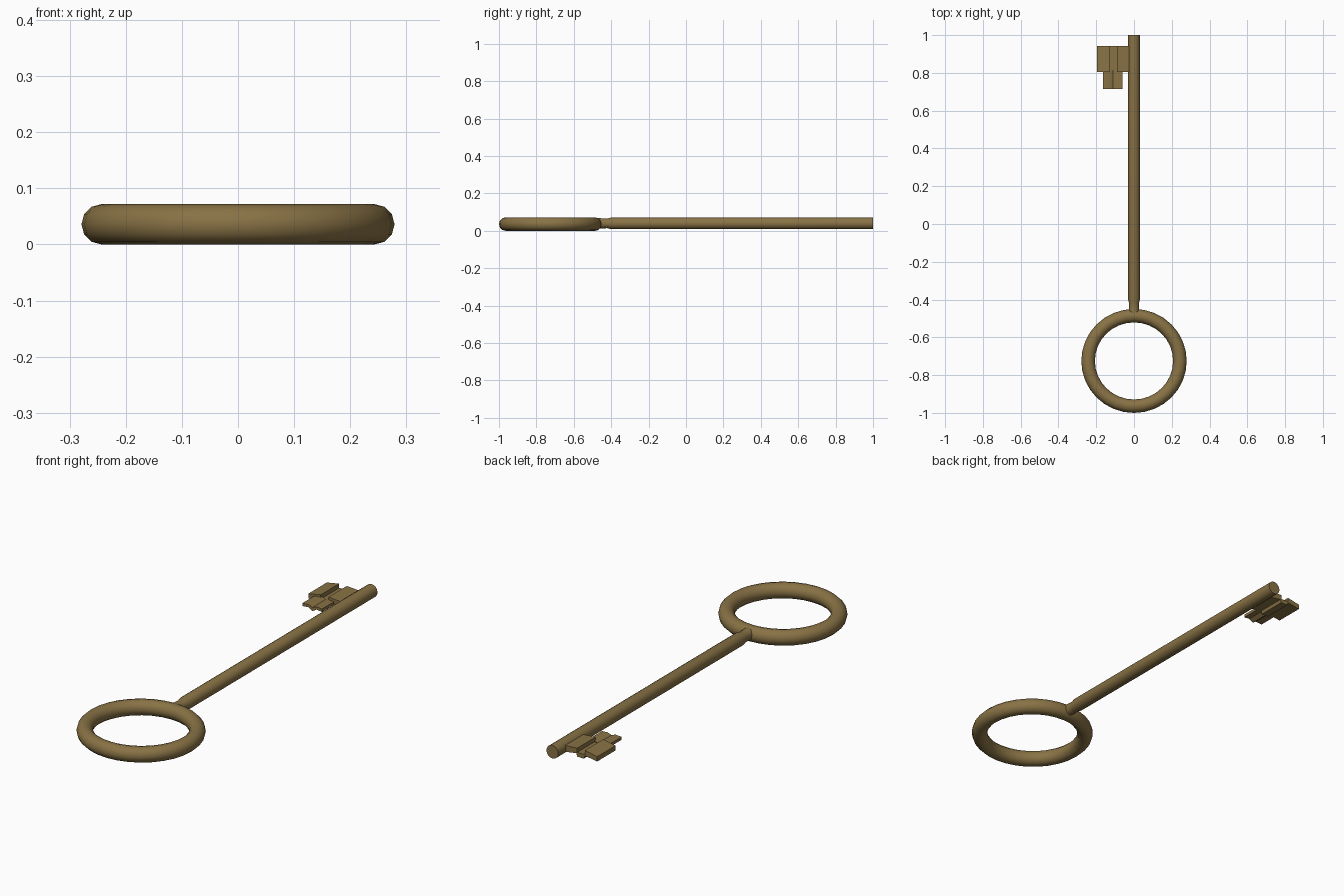
import bpy, bmesh, math
from mathutils import Vector

if "Cube" in bpy.data.objects:
    bpy.data.objects.remove(bpy.data.objects["Cube"])

brass = bpy.data.materials.new("aged_brass")
brass.diffuse_color = (0.25, 0.17, 0.06, 1)
brass.use_nodes = True
brass.node_tree.nodes["Principled BSDF"].inputs["Base Color"].default_value = brass.diffuse_color


def make_object(name, bm, angle=40):
    bmesh.ops.recalc_face_normals(bm, faces=bm.faces)
    mesh = bpy.data.meshes.new(name)
    bm.to_mesh(mesh)
    bm.free()
    obj = bpy.data.objects.new(name, mesh)
    bpy.context.collection.objects.link(obj)
    mesh.materials.append(brass)
    bpy.ops.object.select_all(action='DESELECT')
    obj.select_set(True)
    bpy.context.view_layer.objects.active = obj
    bpy.ops.object.shade_smooth_by_angle(angle=math.radians(angle))
    return obj


def lathe_y(name, profile, z, sides=16):
    """Closed round rod along y from (y, radius) pairs."""
    bm = bmesh.new()
    rings = [[bm.verts.new((r * math.cos(2 * math.pi * i / sides), y,
                            z + r * math.sin(2 * math.pi * i / sides)))
              for i in range(sides)] for y, r in profile]
    for a, b in zip(rings, rings[1:]):
        for i in range(sides):
            j = (i + 1) % sides
            bm.faces.new((a[i], a[j], b[j], b[i]))
    bm.faces.new(rings[0])
    bm.faces.new(rings[-1])
    return make_object(name, bm)


def extrude_y(name, section, y0, y1):
    """Prism along y from an (x, z) outline."""
    bm = bmesh.new()
    face = bm.faces.new([bm.verts.new((x, y0, z)) for x, z in section])
    geom = bmesh.ops.extrude_face_region(bm, geom=[face])["geom"]
    moved = [v for v in geom if isinstance(v, bmesh.types.BMVert)]
    bmesh.ops.translate(bm, verts=moved, vec=Vector((0, y1 - y0, 0)))
    return make_object(name, bm, 30)


# Ring handle
bpy.ops.mesh.primitive_torus_add(major_segments=32, minor_segments=12,
                                 major_radius=0.243, minor_radius=0.036,
                                 location=(0, -0.725, 0.036))
ring = bpy.context.object
ring.name = "ring_handle"
ring.scale.y = 0.986
ring.data.materials.append(brass)
bpy.ops.object.shade_smooth_by_angle(angle=math.radians(40))

# Shaft with narrowed neck running into the ring
lathe_y("shaft", [(-0.49, 0.030), (-0.45, 0.027), (-0.42, 0.026),
                  (-0.40, 0.031), (1.0, 0.031)], 0.040)

# Warded bit: wavy plate with a groove down the middle
extrude_y("bit_plate", [(-0.195, 0.025), (-0.13, 0.035), (-0.125, 0.020),
                        (-0.09, 0.020), (-0.085, 0.035), (-0.02, 0.025),
                        (-0.02, 0.055), (-0.09, 0.060), (-0.09, 0.040),
                        (-0.13, 0.040), (-0.13, 0.060), (-0.195, 0.048)],
          0.805, 0.943)

# Offset tooth below the plate
extrude_y("bit_tooth", [(-0.163, 0.032), (-0.13, 0.035), (-0.11, 0.022),
                        (-0.09, 0.035), (-0.06, 0.032), (-0.06, 0.046),
                        (-0.09, 0.048), (-0.11, 0.040), (-0.13, 0.048),
                        (-0.163, 0.046)], 0.715, 0.815)
